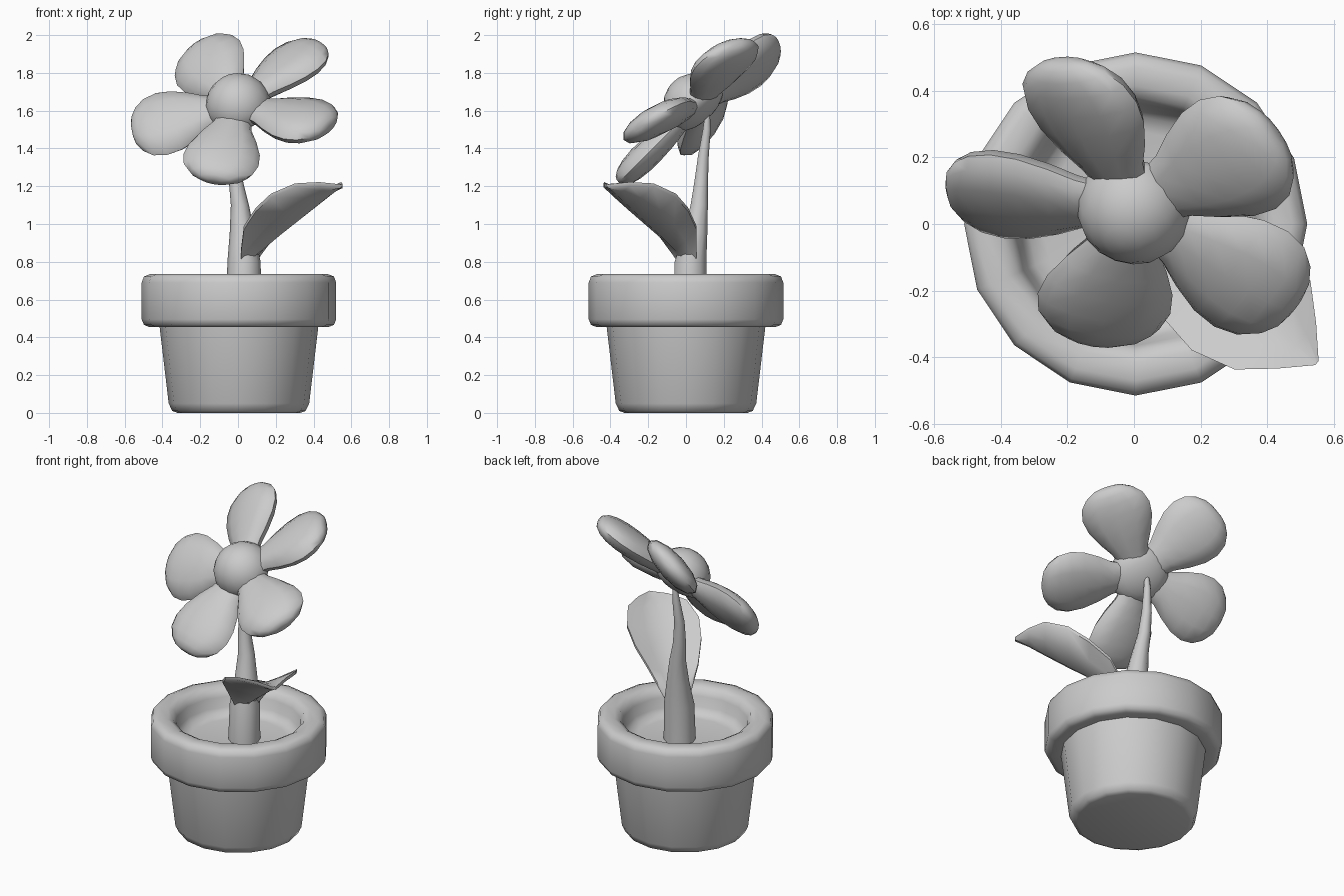
import bpy, bmesh
from math import sin, cos, pi, radians
from mathutils import Vector, Matrix

if "Cube" in bpy.data.objects:
    bpy.data.objects.remove(bpy.data.objects["Cube"])


def finish(name, bm, angle=50):
    bmesh.ops.recalc_face_normals(bm, faces=bm.faces)
    me = bpy.data.meshes.new(name)
    bm.to_mesh(me)
    bm.free()
    ob = bpy.data.objects.new(name, me)
    bpy.context.collection.objects.link(ob)
    bpy.ops.object.select_all(action='DESELECT')
    ob.select_set(True)
    bpy.context.view_layer.objects.active = ob
    bpy.ops.object.shade_smooth_by_angle(angle=radians(angle))
    return ob


def loft(name, rings, angle=50):
    """Closed skin through rings of equal point count, capped at both ends."""
    bm = bmesh.new()
    vs = [[bm.verts.new(p) for p in ring] for ring in rings]
    n = len(vs[0])
    for a, b in zip(vs, vs[1:]):
        for i in range(n):
            j = (i + 1) % n
            bm.faces.new((a[i], a[j], b[j], b[i]))
    bm.faces.new(vs[0])
    bm.faces.new(vs[-1])
    return finish(name, bm, angle)


def circle(c, r, n):
    return [Vector(c) + Vector((r * cos(2 * pi * i / n), r * sin(2 * pi * i / n), 0))
            for i in range(n)]


# Pot: lathed wall, overhanging rim and soil
profile = [(.325, 0), (.353, .01), (.372, .05), (.42, .455), (.475, .455), (.503, .466),
           (.515, .495), (.515, .69), (.503, .722), (.47, .735), (.415, .733),
           (.382, .715), (.365, .68), (.35, .62), (.325, .585), (.28, .575)]
loft("pot", [circle((.005, 0, z), r, 16) for r, z in profile])

# Stem: tapering, gently bent
stem = [(.03, .02, .56, .093), (.032, .024, .80, .088), (.022, .05, .95, .066),
        (.01, .07, 1.1, .048), (-.01, .08, 1.22, .038), (-.018, .092, 1.36, .03),
        (-.008, .11, 1.5, .022), (0, .115, 1.6, .012)]
loft("stem", [circle((x, y, z), r, 10) for x, y, z, r in stem])

# Leaf: folded blade pointing front right, keel below and a shallower fold on top
# rows are (along, half width, keel z, edge z, middle thickness)
base, along, across = Vector((.055, .005, 0)), Vector((.76, -.65, 0)), Vector((.65, .76, 0))
rows = [(-.01, .05, .78, .79, .03), (.02, .085, .815, .86, .045), (.095, .148, .86, .99, .06),
        (.22, .198, .94, 1.085, .075), (.34, .215, 1.012, 1.16, .08),
        (.475, .175, 1.094, 1.215, .07), (.57, .09, 1.152, 1.222, .045),
        (.65, .008, 1.198, 1.21, .015)]
rings = []
for s, w, zk, ze, th in rows:
    ring = []
    for t, top in ((-1, 0), (-.5, 0), (0, 0), (.5, 0), (1, 0),
                   (1, 1), (.5, 1), (0, 1), (-.5, 1), (-1, 1)):
        p = base + along * s + across * (w * t)
        zm = zk + th * top
        p.z = zm + (ze - .02 * (1 - top) - zm) * abs(t) ** 1.2
        ring.append(p)
    rings.append(ring)
loft("leaf", rings, 60)

# Flower head, tilted towards the front
centre = Vector((.002, .052, 1.626))
normal = Vector((-.232, -.646, .727)).normalized()
u0 = Vector((-.145, .28, .21))
u0 = (u0 - normal * u0.dot(normal)).normalized()

# Centre: ball flattened at the back
bm = bmesh.new()
bmesh.ops.create_uvsphere(bm, u_segments=16, v_segments=10, radius=.174)
for v in bm.verts:
    if v.co.z < 0:
        v.co.z *= .5
bm.transform(Matrix.Translation(centre) @
             normal.to_track_quat('Z', 'Y').to_matrix().to_4x4())
finish("flower_centre", bm)

# Petals: teardrop sections (distance, half width, half thickness), each rolled like a propeller
sections = [(.10, .09, .05), (.17, .11, .06), (.25, .155, .07), (.34, .193, .075),
            (.42, .204, .075), (.49, .186, .068), (.54, .143, .055), (.57, .09, .036),
            (.58, .04, .014)]
roll = radians(14)
for k in range(5):
    u = Matrix.Rotation(2 * pi * k / 5, 3, normal) @ u0
    v0 = normal.cross(u)
    n = normal * cos(roll) + v0 * sin(roll)
    v = v0 * cos(roll) - normal * sin(roll)
    rings = [[centre + u * d + v * (w * cos(2 * pi * i / 12)) + n * (h * sin(2 * pi * i / 12))
              for i in range(12)] for d, w, h in sections]
    loft(f"petal_{k + 1}", rings)
